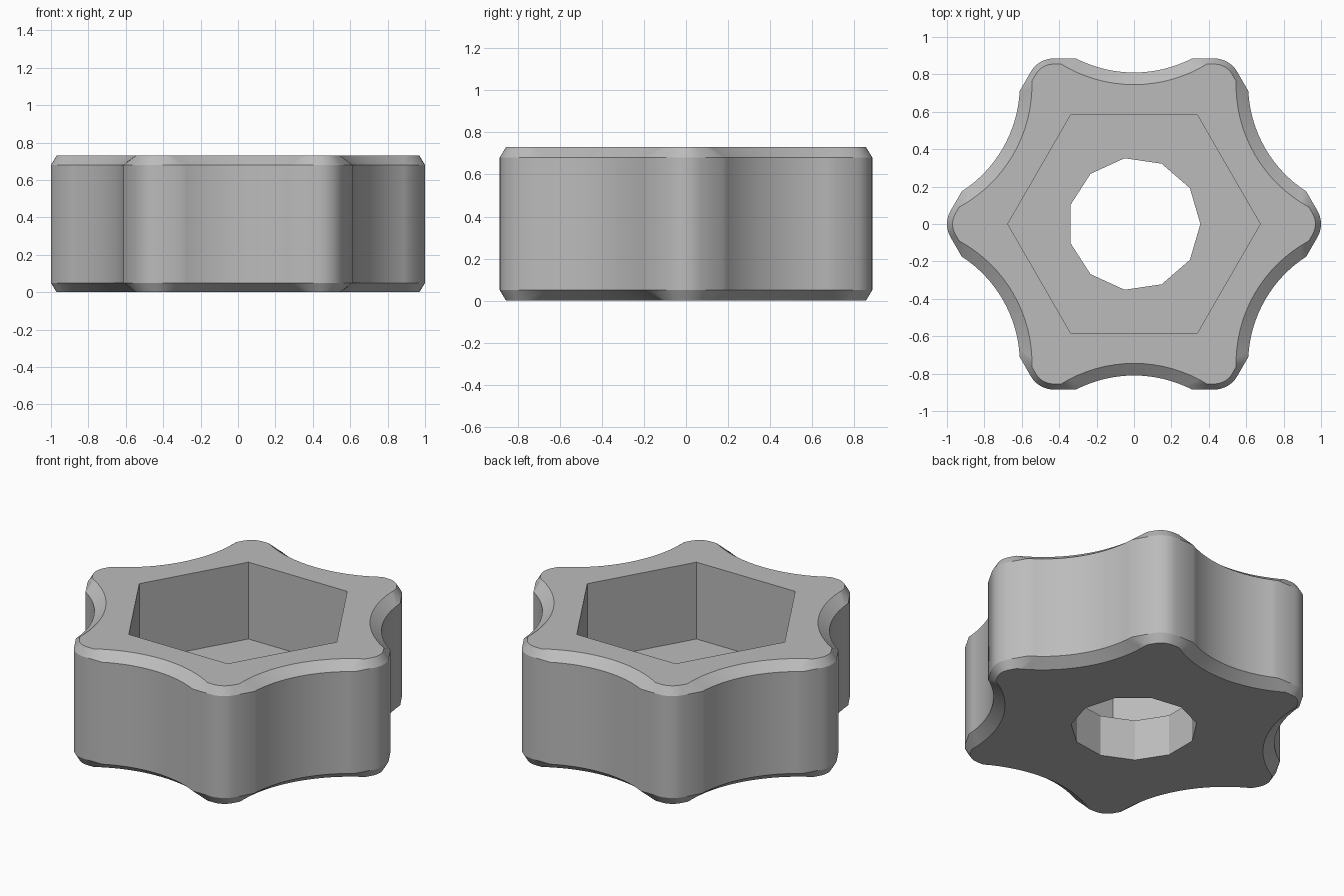
import bpy, bmesh, math
from mathutils import Matrix, Vector

cube = bpy.data.objects.get("Cube")
if cube:
    bpy.data.objects.remove(cube, do_unlink=True)

HEIGHT, CHAMFER, FLOOR = 0.73, 0.05, 0.255
LOBE_CENTRE, SCALLOP_CENTRE = 0.86, 1.49


def outline(tip_radius, scallop_radius, lobe_steps=8, scallop_steps=16):
    """Six rounded lobes joined by short flats and concave finger scallops."""
    flat = LOBE_CENTRE * math.cos(math.pi / 6) + tip_radius
    half = math.acos((SCALLOP_CENTRE - flat) / scallop_radius)
    points = []
    for k in range(6):
        turn = Matrix.Rotation(k * math.pi / 3, 2)
        for i in range(lobe_steps + 1):
            a = math.pi / 3 * (i / lobe_steps - 0.5)
            points.append(turn @ Vector((LOBE_CENTRE + tip_radius * math.cos(a),
                                         tip_radius * math.sin(a))))
        turn = Matrix.Rotation((k + 0.5) * math.pi / 3, 2)
        for i in range(scallop_steps + 1):
            a = half * (2 * i / scallop_steps - 1)
            points.append(turn @ Vector((SCALLOP_CENTRE - scallop_radius * math.cos(a),
                                         scallop_radius * math.sin(a))))
    return points


def polygon(sides, radius):
    step = 2 * math.pi / sides
    return [Vector((radius * math.cos(i * step), radius * math.sin(i * step)))
            for i in range(sides)]


bm = bmesh.new()


def ring(points, z):
    verts = [bm.verts.new((p.x, p.y, z)) for p in points]
    for i, v in enumerate(verts):
        bm.edges.new((verts[i - 1], v))
    return verts


def wall(lower, upper):
    for i in range(len(lower)):
        bm.faces.new((lower[i - 1], lower[i], upper[i], upper[i - 1]))


def flat_cap(outer, inner):
    edges = [bm.edges.get((r[i - 1], r[i])) for r in (outer, inner) for i in range(len(r))]
    bmesh.ops.triangle_fill(bm, use_beauty=True, edges=edges, normal=(0, 0, 1))


# Outer grip with chamfered rims
full, inset = outline(0.14, 0.68), outline(0.11, 0.745)
grip = [ring(inset, 0), ring(full, CHAMFER),
        ring(full, HEIGHT - CHAMFER), ring(inset, HEIGHT)]
for low, high in zip(grip, grip[1:]):
    wall(low, high)

# Hexagonal nut pocket and the through hole beneath it
hexagon, bore = polygon(6, 0.675), polygon(11, 0.355)
pocket_top, pocket_floor = ring(hexagon, HEIGHT), ring(hexagon, FLOOR)
bore_top, bore_bottom = ring(bore, FLOOR), ring(bore, 0)
wall(pocket_floor, pocket_top)
wall(bore_bottom, bore_top)

# Flat top, pocket floor and underside
flat_cap(grip[3], pocket_top)
flat_cap(pocket_floor, bore_top)
flat_cap(grip[0], bore_bottom)
bmesh.ops.recalc_face_normals(bm, faces=bm.faces[:])

mesh = bpy.data.meshes.new("knob_body")
bm.to_mesh(mesh)
bm.free()
knob = bpy.data.objects.new("knob_body", mesh)
bpy.context.collection.objects.link(knob)

# Plain grey finish
grey = bpy.data.materials.new("plain_grey")
grey.use_nodes = True
colour = (0.5, 0.5, 0.5, 1)
grey.diffuse_color = colour
grey.node_tree.nodes["Principled BSDF"].inputs["Base Color"].default_value = colour
mesh.materials.append(grey)

bpy.ops.object.select_all(action="DESELECT")
knob.select_set(True)
bpy.context.view_layer.objects.active = knob
bpy.ops.object.shade_smooth_by_angle(angle=math.radians(30))
